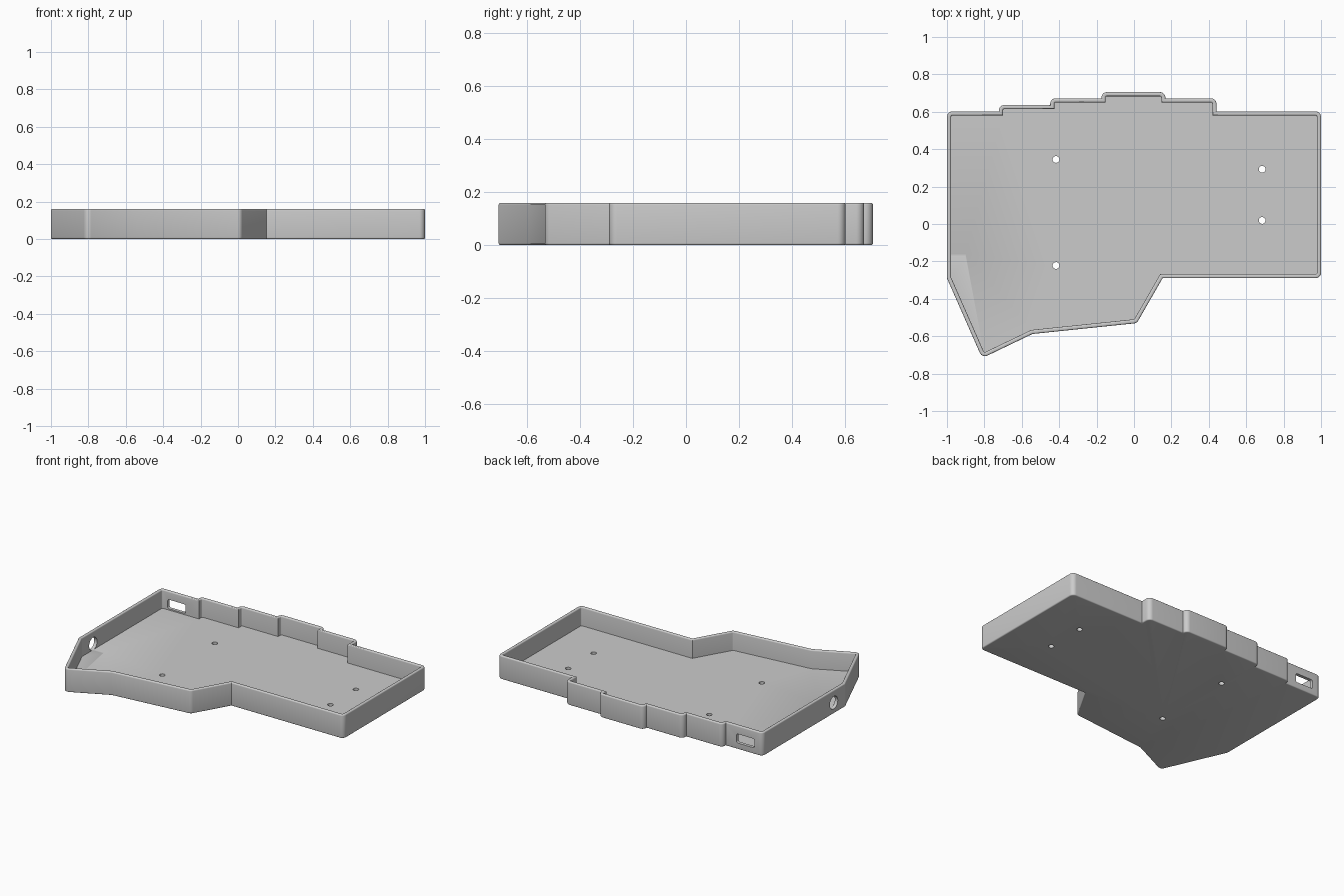
import bpy, bmesh, math
from mathutils import Vector, Matrix

if "Cube" in bpy.data.objects:
    bpy.data.objects.remove(bpy.data.objects["Cube"])

HEIGHT, WALL, FLOOR, RADIUS, EDGE = 0.16, 0.022, 0.033, 0.03, 0.008

# Outer outline, counter-clockwise from above
OUTLINE = [Vector(p) for p in [
    (-1, 0.602), (-1, -0.29), (-0.812, -0.717), (-0.543, -0.588), (0.015, -0.53),
    (0.153, -0.29), (1, -0.29), (1, 0.602), (0.441, 0.602), (0.441, 0.672),
    (0.168, 0.672), (0.168, 0.705), (-0.174, 0.705), (-0.174, 0.672),
    (-0.448, 0.672), (-0.448, 0.636), (-0.723, 0.636), (-0.723, 0.602)]]


def ring(points, inset, radius, segments=8):
    """Outline moved inward, with outer corners rounded and inner corners sharp."""
    out = []
    n = len(points)
    for i, p in enumerate(points):
        a = (p - points[i - 1]).normalized()
        b = (points[(i + 1) % n] - p).normalized()
        na, nb = Vector((-a.y, a.x)), Vector((-b.y, b.x))
        miter = (na + nb) / (1 + na.dot(nb))
        turn = math.atan2(a.x * b.y - a.y * b.x, a.dot(b))
        if turn <= 0:
            out.append(p + miter * inset)
            continue
        r = max(radius - inset, 0.002)
        centre = p + miter * (inset + r)
        start = math.atan2(-na.y, -na.x)
        for k in range(segments + 1):
            t = start + turn * k / segments
            out.append(centre + Vector((math.cos(t), math.sin(t))) * r)
    return out


def loft(name, loops):
    """Skin a stack of equal-sized loops and cap both ends."""
    bm = bmesh.new()
    rows = [[bm.verts.new(p) for p in loop] for loop in loops]
    n = len(rows[0])
    for lo, hi in zip(rows, rows[1:]):
        for i in range(n):
            j = (i + 1) % n
            bm.faces.new((lo[i], lo[j], hi[j], hi[i]))
    bm.faces.new(rows[0][::-1])
    bm.faces.new(rows[-1])
    bmesh.ops.recalc_face_normals(bm, faces=bm.faces)
    mesh = bpy.data.meshes.new(name)
    bm.to_mesh(mesh)
    bm.free()
    obj = bpy.data.objects.new(name, mesh)
    bpy.context.collection.objects.link(obj)
    return obj


# Tray: section runs up the outside, over the rim and down to the floor
section = []
for k in range(5):
    t = math.pi / 2 * k / 4
    section.append((EDGE * (1 - math.sin(t)), EDGE * (1 - math.cos(t))))
for k in range(5):
    t = math.pi / 2 * k / 4
    section.append((EDGE * (1 - math.cos(t)), HEIGHT - EDGE * (1 - math.sin(t))))
for k in range(5):
    t = math.pi / 2 * k / 4
    section.append((WALL - EDGE * (1 - math.sin(t)), HEIGHT - EDGE * (1 - math.cos(t))))
section.append((WALL, FLOOR))
tray = loft("case_tray", [[(p.x, p.y, z) for p in ring(OUTLINE, d, RADIUS)]
                          for d, z in section])


def cutter(name, profile, matrix, depth=0.2):
    """Prism along local z, placed by matrix and cut from the tray."""
    obj = loft(name, [[matrix @ Vector((p.x, p.y, s * depth / 2)) for p in profile]
                      for s in (-1, 1)])
    obj.hide_render = True
    mod = tray.modifiers.new(name, 'BOOLEAN')
    mod.operation, mod.solver, mod.object = 'DIFFERENCE', 'EXACT', obj
    bpy.context.view_layer.objects.active = tray
    bpy.ops.object.modifier_apply(modifier=name)
    bpy.data.objects.remove(obj)


def circle(r, n=32):
    return [Vector((r * math.cos(2 * math.pi * i / n), r * math.sin(2 * math.pi * i / n)))
            for i in range(n)]


# Screw holes through the floor
for x, y in [(-0.417, 0.345), (-0.417, -0.222), (0.685, 0.293), (0.685, 0.019)]:
    cutter("screw_hole", circle(0.018), Matrix.Translation((x, y, 0)))

# Round socket opening in the left wall
cutter("socket_hole", circle(0.043),
       Matrix.Translation((-1, -0.166, 0.075)) @ Matrix.Rotation(math.pi / 2, 4, 'Y'))

# Rounded plug slot in the back wall
w, h = 0.068, 0.031
slot = ring([Vector(p) for p in [(-w, -h), (w, -h), (w, h), (-w, h)]], 0, 0.012, 4)
cutter("plug_slot", slot,
       Matrix.Translation((-0.87, 0.6, 0.073)) @ Matrix.Rotation(math.pi / 2, 4, 'X'), 0.15)

# Smooth the rounded edges, keep the corners crisp
bpy.ops.object.select_all(action='DESELECT')
tray.select_set(True)
bpy.context.view_layer.objects.active = tray
bpy.ops.object.shade_smooth_by_angle(angle=math.radians(30))
